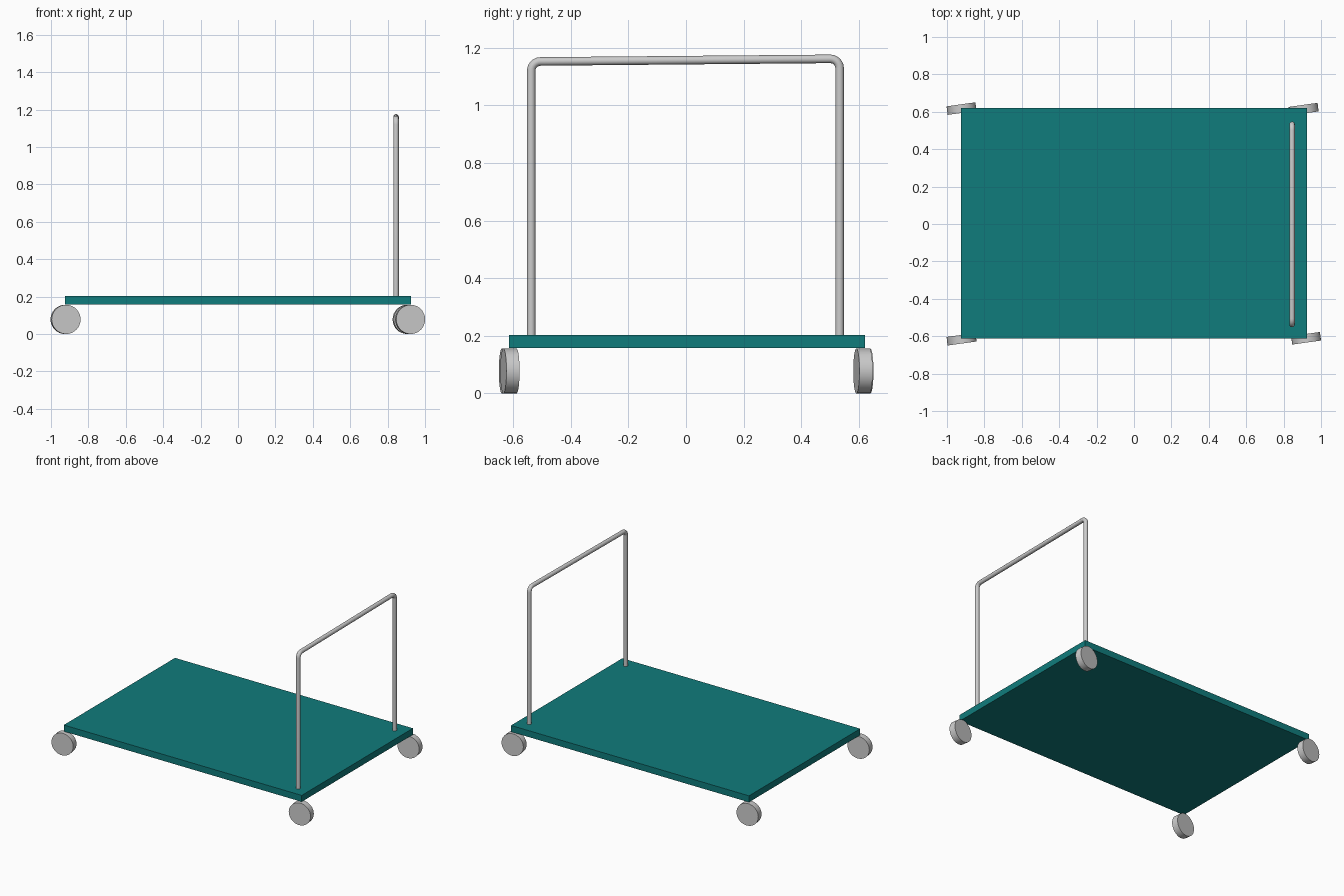
import bpy, math

if "Cube" in bpy.data.objects:
    bpy.data.objects.remove(bpy.data.objects["Cube"])

def smooth(ob):
    bpy.ops.object.select_all(action='DESELECT')
    ob.select_set(True)
    bpy.context.view_layer.objects.active = ob
    bpy.ops.object.shade_smooth_by_angle(angle=math.radians(35))

# Flat platform deck
bpy.ops.mesh.primitive_cube_add(size=1, location=(0, 0.004, 0.18))
deck = bpy.context.object
deck.name = "deck"
deck.scale = (1.85, 1.235, 0.045)
bpy.ops.object.transform_apply(location=False, rotation=False, scale=True)
teal = bpy.data.materials.new("teal")
teal.diffuse_color = (0.005, 0.2, 0.2, 1)
teal.use_nodes = True
teal.node_tree.nodes["Principled BSDF"].inputs["Base Color"].default_value = teal.diffuse_color
deck.data.materials.append(teal)

# Four slightly turned wheels
R = 0.078
for name, x, y in (("front_left", -0.922, -0.616), ("front_right", 0.92, -0.611),
                   ("back_left", -0.922, 0.617), ("back_right", 0.907, 0.614)):
    bpy.ops.mesh.primitive_cylinder_add(vertices=32, radius=R, depth=0.046,
                                        location=(x, y, R),
                                        rotation=(math.pi / 2, 0, math.radians(8)))
    wheel = bpy.context.object
    wheel.name = name + "_wheel"
    smooth(wheel)

# Bent tube push handle: two posts, rounded corners, slightly sloping top rail
hx, b = 0.845, 0.032
yl, yr, zl, zr = -0.537, 0.533, 1.152, 1.161
steps = [math.radians(15 * i) for i in range(7)]
path = [(yl, 0.19)]
path += [(yl + b - b * math.cos(a), zl - b + b * math.sin(a)) for a in steps]
path += [(yr - b + b * math.sin(a), zr - b + b * math.cos(a)) for a in steps]
path += [(yr, 0.19)]
curve = bpy.data.curves.new("handle", 'CURVE')
curve.dimensions = '3D'
curve.bevel_depth = 0.0148
curve.bevel_resolution = 4
curve.use_fill_caps = True
spline = curve.splines.new('POLY')
spline.points.add(len(path) - 1)
for p, (y, z) in zip(spline.points, path):
    p.co = (hx, y, z, 1)
handle = bpy.data.objects.new("handle", curve)
bpy.context.collection.objects.link(handle)
bpy.ops.object.select_all(action='DESELECT')
handle.select_set(True)
bpy.context.view_layer.objects.active = handle
bpy.ops.object.convert(target='MESH')
smooth(bpy.context.object)
